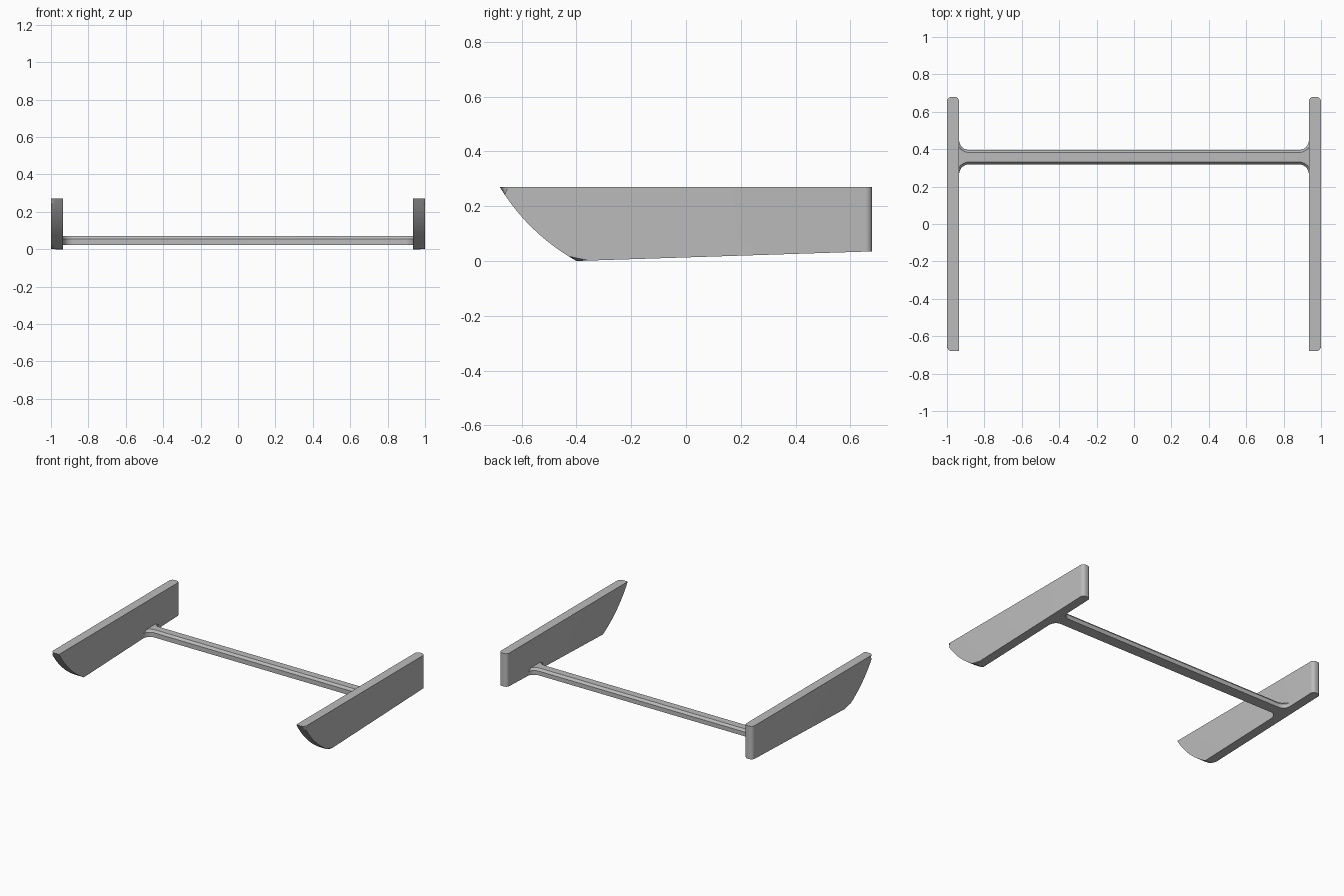
import bpy, bmesh, math
from mathutils import Vector

cube = bpy.data.objects.get("Cube")
if cube:
    bpy.data.objects.remove(cube, do_unlink=True)

grey = bpy.data.materials.new("plain_grey")
grey.use_nodes = True
colour = (0.5, 0.5, 0.5, 1)
grey.diffuse_color = colour
grey.node_tree.nodes["Principled BSDF"].inputs["Base Color"].default_value = colour

OUTER, INNER = 1.0, 0.935       # plate faces in x
BACK, KEEL, TIP = 0.68, -0.4, -0.68
TOP, HEEL = 0.27, 0.035         # plate top, raised back of the underside


def underside(y):
    return HEEL * (y - KEEL) / (BACK - KEEL)


def finish(bm, name):
    bmesh.ops.recalc_face_normals(bm, faces=bm.faces[:])
    mesh = bpy.data.meshes.new(name)
    bm.to_mesh(mesh)
    bm.free()
    mesh.materials.append(grey)
    obj = bpy.data.objects.new(name, mesh)
    bpy.context.collection.objects.link(obj)
    bpy.ops.object.select_all(action="DESELECT")
    obj.select_set(True)
    bpy.context.view_layer.objects.active = obj
    bpy.ops.object.shade_smooth_by_angle(angle=math.radians(30))
    return obj


def loft(bm, rings):
    loops = [[bm.verts.new(p) for p in ring] for ring in rings]
    n = len(loops[0])
    for a, b in zip(loops, loops[1:]):
        for i in range(n):
            j = (i + 1) % n
            bm.faces.new((a[i], a[j], b[j], b[i]))
    bm.faces.new(loops[0][::-1])
    bm.faces.new(loops[-1])
    return loops


def side_plate(name, side):
    # Side profile with a bowed front edge
    start, bow, end = Vector((KEEL, 0)), Vector((-0.575, 0.099)), Vector((TIP, TOP))
    steps = 12
    profile = []
    for i in range(steps + 1):
        t = i / steps
        profile.append(start * (1 - t) ** 2 + bow * 2 * t * (1 - t) + end * t * t)
    profile += [Vector((BACK, TOP)), Vector((BACK, HEEL))]

    bm = bmesh.new()
    inner, outer = loft(bm, [[(side * x, p.x, p.y) for p in profile] for x in (INNER, OUTER)])

    # Round the outer front edge and both back edges
    edges = [bm.edges.get((outer[i], outer[i + 1])) for i in range(steps)]
    edges += [bm.edges.get((ring[-2], ring[-1])) for ring in (inner, outer)]
    bmesh.ops.bevel(bm, geom=edges, offset=0.025, offset_type="OFFSET",
                    segments=6, profile=0.5, affect="EDGES")
    finish(bm, name)


def bar_outline(inset):
    # Plan of the bar, flaring into the plates with round fillets
    half, radius, centre_y, steps = 0.0385, 0.053, 0.357, 10
    points = []
    for sx, sy, outward in ((1, -1, True), (1, 1, False), (-1, 1, True), (-1, -1, False)):
        arc = []
        for i in range(steps + 1):
            a = math.pi / 2 * i / steps
            x = INNER - radius + (radius + inset) * math.sin(a)
            y = half + radius - (radius + inset) * math.cos(a)
            arc.append((sx * x, centre_y + sy * y))
        points += arc if outward else arc[::-1]
    return points


def cross_bar():
    # Flush underside, straight sides and a chamfered top edge
    base = bar_outline(0)
    rings = [[(x, y, underside(y)) for x, y in base],
             [(x, y, 0.056) for x, y in base],
             [(x, y, 0.072) for x, y in bar_outline(0.013)]]
    bm = bmesh.new()
    loft(bm, rings)
    finish(bm, "cross_bar")


side_plate("left_plate", 1)
side_plate("right_plate", -1)
cross_bar()
